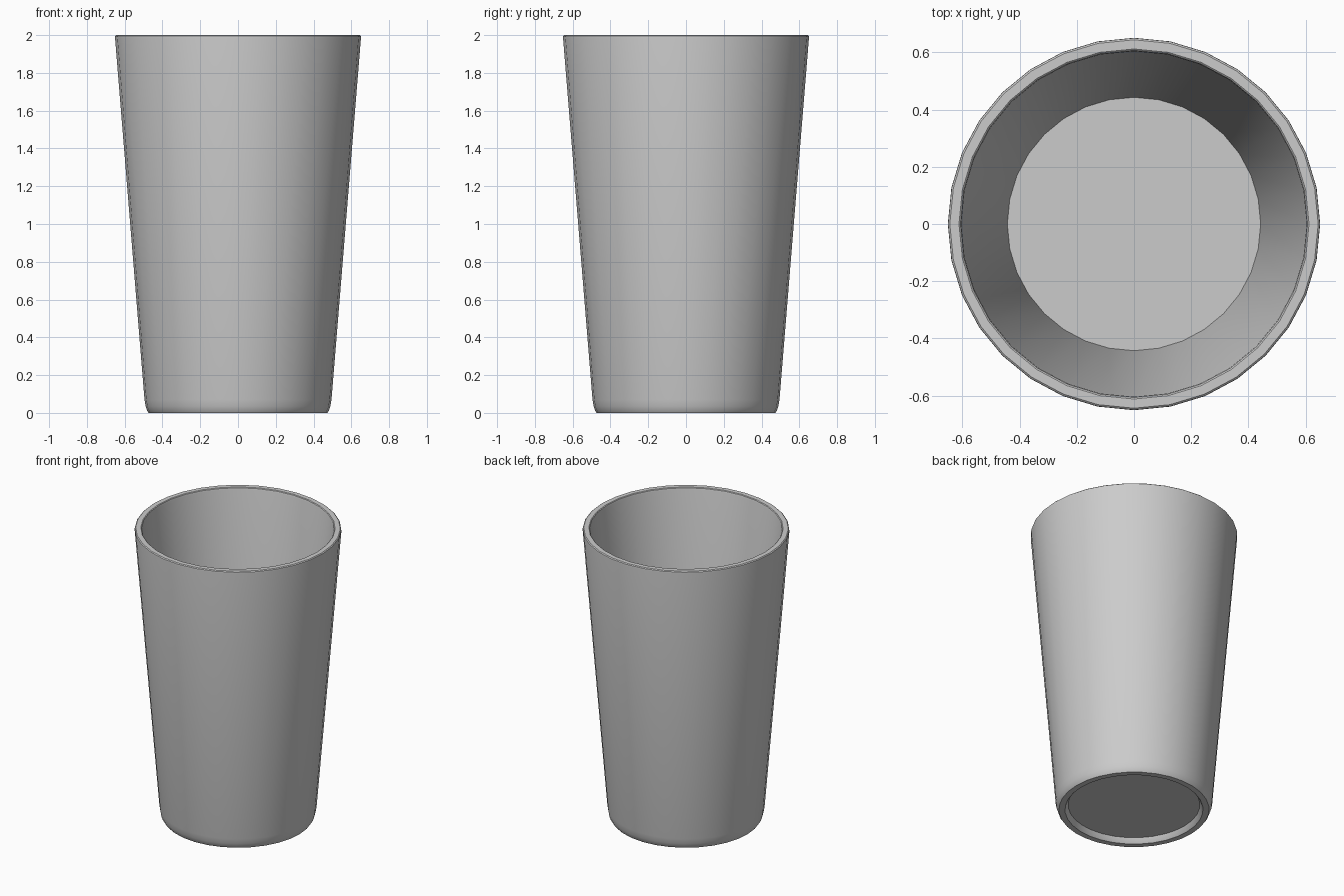
import bpy
import bmesh
from math import radians, tau

cube = bpy.data.objects.get("Cube")
if cube:
    bpy.data.objects.remove(cube, do_unlink=True)

SIDES = 32

# Plain grey for the whole cup
grey = bpy.data.materials.new("grey")
grey.use_nodes = True
colour = (0.6, 0.6, 0.6, 1)
grey.diffuse_color = colour
grey.node_tree.nodes["Principled BSDF"].inputs["Base Color"].default_value = colour

# Closed cross-section (radius, height), from the underside centre to the inner floor centre
profile = [
    (0, 0.035), (0.415, 0.035), (0.43, 0.005), (0.435, 0),      # recessed underside
    (0.473, 0), (0.481, 0.012), (0.489, 0.035), (0.495, 0.07),  # rounded foot
    (0.651, 1.985), (0.65, 1.995), (0.644, 2),                  # outer wall
    (0.612, 2), (0.607, 1.996), (0.604, 1.985),                 # rim
    (0.443, 0.08), (0, 0.08),                                   # inner wall and floor
]

# Spin the profile into a cup
bm = bmesh.new()
verts = [bm.verts.new((r, 0, z)) for r, z in profile]
edges = [bm.edges.new(pair) for pair in zip(verts, verts[1:])]
bmesh.ops.spin(bm, geom=verts + edges, cent=(0, 0, 0), axis=(0, 0, 1),
               angle=tau, steps=SIDES, use_merge=True)
bmesh.ops.remove_doubles(bm, verts=bm.verts, dist=0.0005)
bmesh.ops.recalc_face_normals(bm, faces=bm.faces)
mesh = bpy.data.meshes.new("cup")
bm.to_mesh(mesh)
bm.free()

cup = bpy.data.objects.new("cup", mesh)
bpy.context.collection.objects.link(cup)
mesh.materials.append(grey)
bpy.context.view_layer.objects.active = cup
cup.select_set(True)
bpy.ops.object.shade_smooth_by_angle(angle=radians(35))
